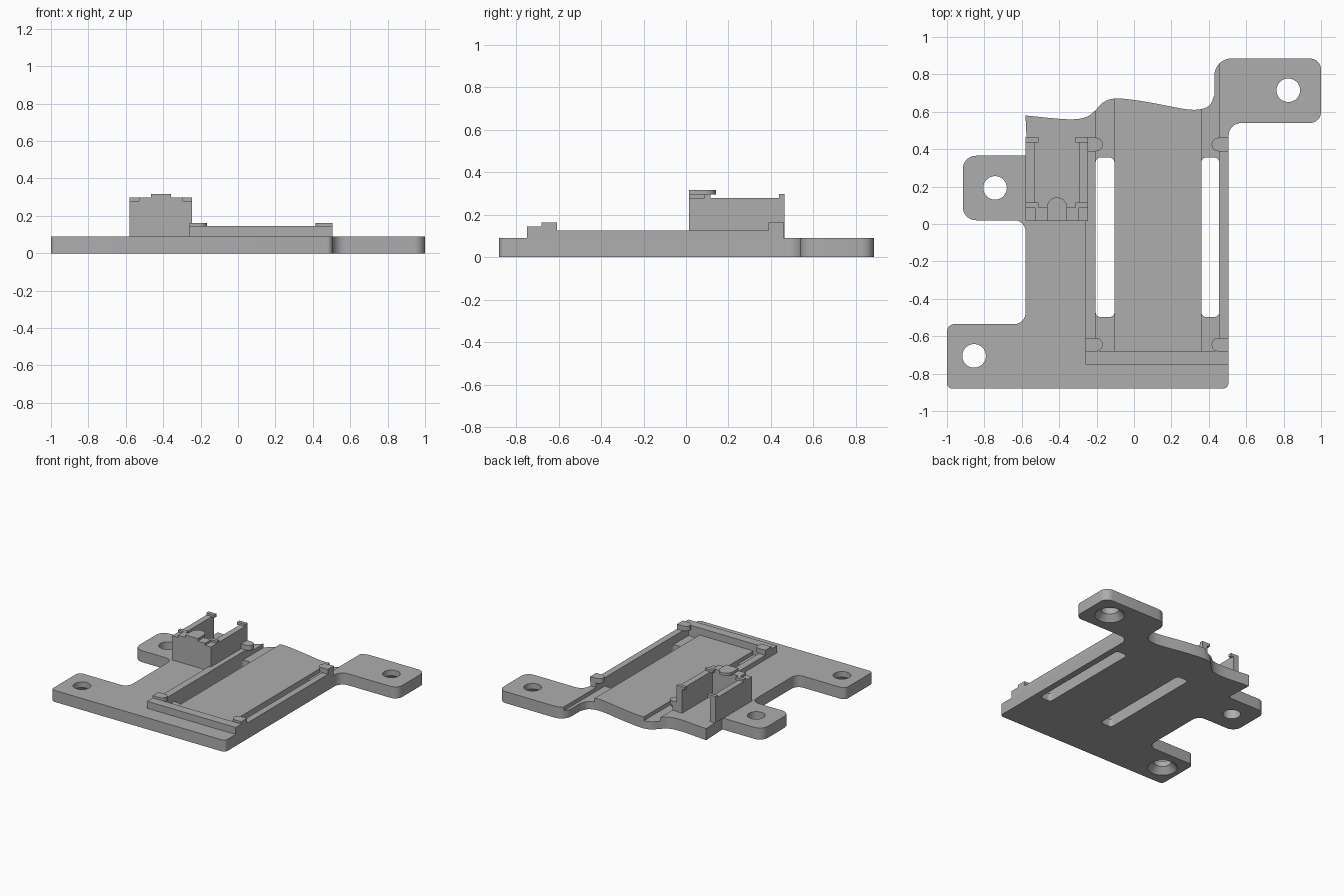
import bpy, bmesh, math
from mathutils import Vector

cube = bpy.data.objects.get("Cube")
if cube:
    bpy.data.objects.remove(cube, do_unlink=True)

grey = bpy.data.materials.new("plain grey")
grey.use_nodes = True
colour = (0.42, 0.42, 0.42, 1)
grey.diffuse_color = colour
grey.node_tree.nodes["Principled BSDF"].inputs["Base Color"].default_value = colour

T = 0.09  # plate thickness


def rounded(corners, steps=8):
    """Turn (x, y, radius) corners into a filleted outline."""
    pts = []
    for i, (x, y, r) in enumerate(corners):
        p = Vector((x, y))
        if r == 0:
            pts.append(p)
            continue
        a = (Vector(corners[i - 1][:2]) - p).normalized()
        b = (Vector(corners[(i + 1) % len(corners)][:2]) - p).normalized()
        half = a.angle(b) / 2
        centre = p + (a + b).normalized() * (r / math.sin(half))
        start = p + a * (r / math.tan(half)) - centre
        end = p + b * (r / math.tan(half)) - centre
        sweep = math.atan2(start.x * end.y - start.y * end.x, start.dot(end))
        for k in range(steps + 1):
            t = sweep * k / steps
            c, s = math.cos(t), math.sin(t)
            pts.append(centre + Vector((start.x * c - start.y * s, start.x * s + start.y * c)))
    return pts


def smooth_path(points, steps=6):
    """Catmull-Rom curve through the points."""
    p = [Vector(q) for q in points]
    p = [p[0] * 2 - p[1]] + p + [p[-1] * 2 - p[-2]]
    out = []
    for a, b, c, d in zip(p, p[1:], p[2:], p[3:]):
        for k in range(steps):
            t = k / steps
            out.append(0.5 * (2 * b + (c - a) * t + (2 * a - 5 * b + 4 * c - d) * t * t
                              + (3 * b - a - 3 * c + d) * t ** 3))
    return out + [p[-2]]


def prism(name, pts, z0, z1):
    bm = bmesh.new()
    face = bm.faces.new([bm.verts.new((p[0], p[1], z0)) for p in pts])
    top = bmesh.ops.extrude_face_region(bm, geom=[face])["geom"]
    bmesh.ops.translate(bm, vec=(0, 0, z1 - z0),
                        verts=[v for v in top if isinstance(v, bmesh.types.BMVert)])
    bmesh.ops.recalc_face_normals(bm, faces=bm.faces)
    return finish(name, bm)


def finish(name, bm):
    mesh = bpy.data.meshes.new(name)
    bm.to_mesh(mesh)
    bm.free()
    mesh.materials.append(grey)
    ob = bpy.data.objects.new(name, mesh)
    bpy.context.collection.objects.link(ob)
    return ob


def box(name, x0, x1, y0, y1, z0, z1, r=0):
    return prism(name, rounded([(x0, y0, r), (x1, y0, r), (x1, y1, r), (x0, y1, r)]), z0, z1)


def cone(name, x, y, r0, r1, z0, z1):
    bm = bmesh.new()
    bmesh.ops.create_cone(bm, cap_ends=True, segments=40, radius1=r0, radius2=r1, depth=z1 - z0)
    bmesh.ops.translate(bm, vec=(x, y, (z0 + z1) / 2), verts=bm.verts)
    return finish(name, bm)


def activate(ob):
    bpy.ops.object.select_all(action="DESELECT")
    ob.select_set(True)
    bpy.context.view_layer.objects.active = ob


def cut(target, cutter):
    activate(target)
    mod = target.modifiers.new("cut", "BOOLEAN")
    mod.operation, mod.solver, mod.object = "DIFFERENCE", "EXACT", cutter
    bpy.ops.object.modifier_apply(modifier=mod.name)
    bpy.data.objects.remove(cutter, do_unlink=True)


# Base plate: three mounting tabs and a wavy back edge
outline = rounded([(-0.58, 0.365, 0.06), (-0.915, 0.365, 0.07), (-0.915, 0.02, 0.07),
                   (-0.58, 0.02, 0.06), (-0.58, -0.535, 0.06), (-1, -0.535, 0.04),
                   (-1, -0.88, 0.03), (0.505, -0.88, 0.03), (0.505, 0.54, 0.07),
                   (1, 0.54, 0.06), (1, 0.885, 0.06), (0.43, 0.885, 0.09), (0.43, 0.7, 0)])
wave = smooth_path([(0.43, 0.69), (0.405, 0.635), (0.35, 0.613), (0.27, 0.615), (0.1, 0.647),
                    (-0.03, 0.667), (-0.11, 0.67), (-0.165, 0.65), (-0.21, 0.605),
                    (-0.26, 0.57), (-0.36, 0.56), (-0.58, 0.58)])
plate = prism("base_plate", outline + wave, 0, T)

# Channels and through slots either side of the centre panel
for x0, x1, back in ((-0.205, -0.105, 0.8), (0.36, 0.455, 0.95)):
    cut(plate, box("channel_cutter", x0, x1, -0.68, back, 0.06, 0.2))
    cut(plate, box("slot_cutter", x0, x1, -0.497, 0.355, -0.1, 0.2, 0.025))

# Screw holes, two of them countersunk underneath
for x, y, sunk in ((-0.855, -0.705, True), (0.825, 0.715, True), (-0.743, 0.193, False)):
    cut(plate, cone("hole_cutter", x, y, 0.063, 0.063, -0.1, 0.2))
    if sunk:
        cut(plate, cone("countersink_cutter", x, y, 0.115, 0.055, -0.01, 0.055))

# Tray rails, front lip and retaining nubs
box("left_rail", 0.455, 0.505, -0.75, 0.46, T, 0.125)
box("right_rail", -0.26, -0.205, -0.75, 0.46, T, 0.125)
box("front_lip", -0.26, 0.505, -0.75, -0.68, T, 0.145)
for side, x_out, x_in in (("left", 0.505, 0.415), ("right", -0.26, -0.167)):
    for end, y in (("front", -0.645), ("back", 0.425)):
        r = 0.0365
        s = 1 if x_in > x_out else -1
        arc = [(x_in - s * r + s * r * math.cos(a), y + r * math.sin(a))
               for a in [math.pi * (k / 12 - 0.5) for k in range(13)]]
        prism(f"{side}_{end}_nub", [(x_out, y - r)] + arc + [(x_out, y + r)], 0.125, 0.163)

# Upright holder: front wall, side walls with small hooks, rounded top catch
mid = -0.412
half = 0.167
box("holder_front_wall", mid - half, mid + half, 0.015, 0.088, T, 0.28)
box("holder_front_ridge", mid - 0.118, mid + 0.118, 0.015, 0.088, 0.28, 0.297)
for side, s in (("left", 1), ("right", -1)):
    outer = mid + s * half
    xs = sorted((outer, outer - s * 0.047))
    box(f"holder_{side}_wall", *xs, 0.088, 0.465, T, 0.28)
    hook = sorted((outer, outer - s * 0.068))
    box(f"holder_{side}_back_hook", *hook, 0.437, 0.465, 0.275, 0.297)
    box(f"holder_{side}_front_hook", *hook, 0.088, 0.116, 0.275, 0.297)
catch = [(mid + 0.054 * math.cos(math.pi * k / 16), 0.088 + 0.054 * math.sin(math.pi * k / 16))
         for k in range(17)]
prism("holder_catch", catch + [(mid - 0.054, 0.015), (mid + 0.054, 0.015)], 0.295, 0.316)

for ob in list(bpy.context.collection.objects):
    if ob.type == "MESH" and grey.name in ob.data.materials:
        activate(ob)
        bpy.ops.object.shade_smooth_by_angle(angle=math.radians(30))
